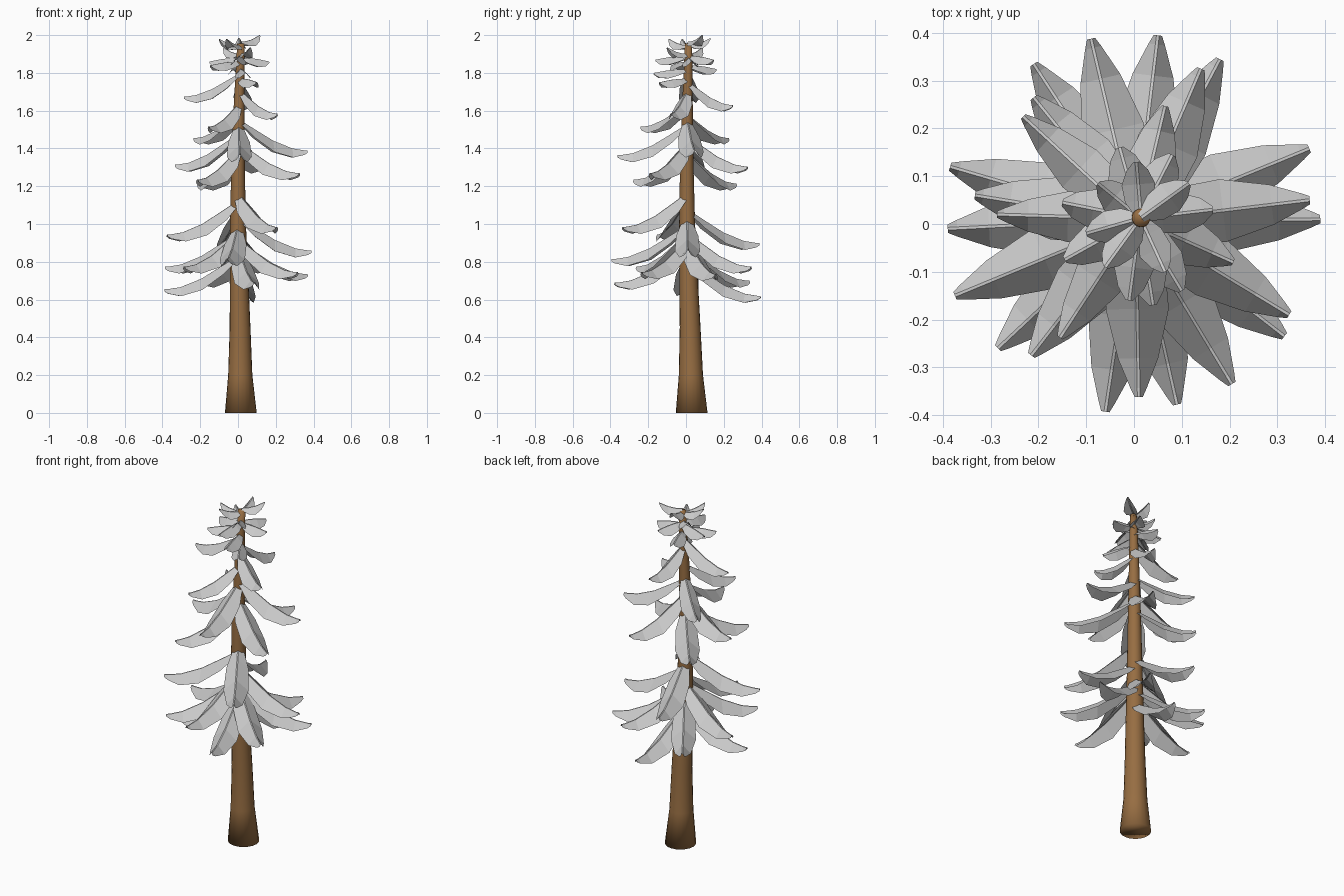
import bpy, bmesh, math
from mathutils import Vector

if "Cube" in bpy.data.objects:
    bpy.data.objects.remove(bpy.data.objects["Cube"])

# (z, radius, centre x, centre y) rings of the trunk
TRUNK = [(0, .084, .015, .03), (.2, .064, .012, .026), (.45, .055, .011, .022),
         (.7, .049, .006, .014), (1.0, .042, .0, .006), (1.3, .036, .0, .004),
         (1.6, .029, .005, .007), (1.85, .022, .012, .012), (1.955, .019, .015, .013)]
SIDES = 20


def trunk_centre(z):
    for a, b in zip(TRUNK, TRUNK[1:]):
        if z <= b[0]:
            t = (z - a[0]) / (b[0] - a[0])
            return Vector((a[2] + t * (b[2] - a[2]), a[3] + t * (b[3] - a[3]), z))
    return Vector((TRUNK[-1][2], TRUNK[-1][3], z))


def finish(bm, name):
    me = bpy.data.meshes.new(name)
    bm.to_mesh(me)
    bm.free()
    ob = bpy.data.objects.new(name, me)
    bpy.context.collection.objects.link(ob)
    return ob


# Trunk: lofted rings, smooth all over
bm = bmesh.new()
rings = [[bm.verts.new((x + r * math.cos(2 * math.pi * i / SIDES),
                        y + r * math.sin(2 * math.pi * i / SIDES), z))
          for i in range(SIDES)] for z, r, x, y in TRUNK]
for lo, hi in zip(rings, rings[1:]):
    for i in range(SIDES):
        j = (i + 1) % SIDES
        bm.faces.new((lo[i], lo[j], hi[j], hi[i]))
bm.faces.new(rings[0][::-1])
bm.faces.new(rings[-1])
for f in bm.faces:
    f.smooth = True
trunk = finish(bm, "trunk")
bark = bpy.data.materials.new("bark")
bark.diffuse_color = (.31, .155, .055, 1)
bark.use_nodes = True
bark.node_tree.nodes["Principled BSDF"].inputs["Base Color"].default_value = bark.diffuse_color
trunk.data.materials.append(bark)

# Bough stations: distance along, fall towards tip, half width, edge sag
BIG = [(0, 0, .35, .3), (.22, .31, .88, .8), (.5, .69, 1, 1), (.78, .94, .64, .8),
       (.95, 1, .26, .4), (1, 1, .13, .2)]
SMALL = [(0, 0, .3, .3), (.3, .08, .88, .75), (.6, .35, 1, 1), (.85, .75, .65, .75),
         (1, 1, .18, .2)]


def bough(bm, x, y, tip_z, root_z, width, sag, stations):
    """Folded, tapering leaf with a narrow ridge strip running to its tip."""
    root, tip = trunk_centre(root_z), Vector((x, y, tip_z))
    out = Vector((x - root.x, y - root.y, 0))
    side = Vector((-out.y, out.x, 0)).normalized()
    rows = []
    for s, fall, w, drop in stations:
        p = root + out * s
        p.z = root_z + (tip_z - root_z) * fall
        low = Vector((0, 0, -sag * drop))
        ridge = min(.003, width * w * .5)
        rows.append([bm.verts.new(v) for v in (
            p - side * width * w + low, p - side * ridge,
            p + side * ridge, p + side * width * w + low)])
    for a, b in zip(rows, rows[1:]):
        for i in range(3):
            bm.faces.new((a[i], b[i], b[i + 1], a[i + 1]))


def tier(name, tips, rise, width, sag, stations):
    bm = bmesh.new()
    for x, y, z in tips:
        bough(bm, x, y, z, z + rise, width, sag, stations)
    return finish(bm, name)


# Boughs spiral down the trunk; each entry is the tip position
tier("lower_boughs", [(.205, -.335, .985), (-.375, -.15, .945), (-.09, .388, .90), (.39, .01, .86),
                      (-.06, -.393, .815), (-.385, .12, .775), (.18, .345, .775),
                      (.315, -.235, .745), (-.285, -.26, .775)], .18, .067, .06, BIG)
tier("lowest_boughs", [(-.21, .335, .70), (.367, .158, .735), (.09, -.378, .69),
                       (-.39, -.01, .655), (.05, .395, .62)], .18, .067, .06, BIG)
tier("middle_boughs", [(.368, .05, 1.39), (.01, -.362, 1.365), (-.333, .06, 1.315),
                       (.14, .325, 1.305), (.325, -.19, 1.27), (-.215, -.275, 1.235),
                       (-.21, .265, 1.215)], .165, .066, .06, BIG)
tier("upper_boughs", [(-.287, .02, 1.675), (.065, .247, 1.63), (.208, -.08, 1.585),
                      (-.155, -.238, 1.515), (-.232, .225, 1.455)], .125, .053, .052, BIG)

# Short, nearly level boughs near the top, then upturned ones at the crown
tier("top_boughs", [(.04, -.17, 1.80), (.165, .03, 1.86), (-.03, .16, 1.82), (-.15, .045, 1.86),
                    (.10, -.14, 1.75), (.08, .145, 1.87), (-.01, -.16, 1.87),
                    (-.145, -.075, 1.84)], .02, .042, .042, SMALL)
tier("crown_boughs", [(.115, .085, 2.0), (.005, .13, 1.985), (-.075, .085, 1.935),
                      (-.10, -.02, 1.98), (-.06, -.09, 1.98), (.065, -.10, 1.935)],
     -.035, .035, .034, SMALL)
